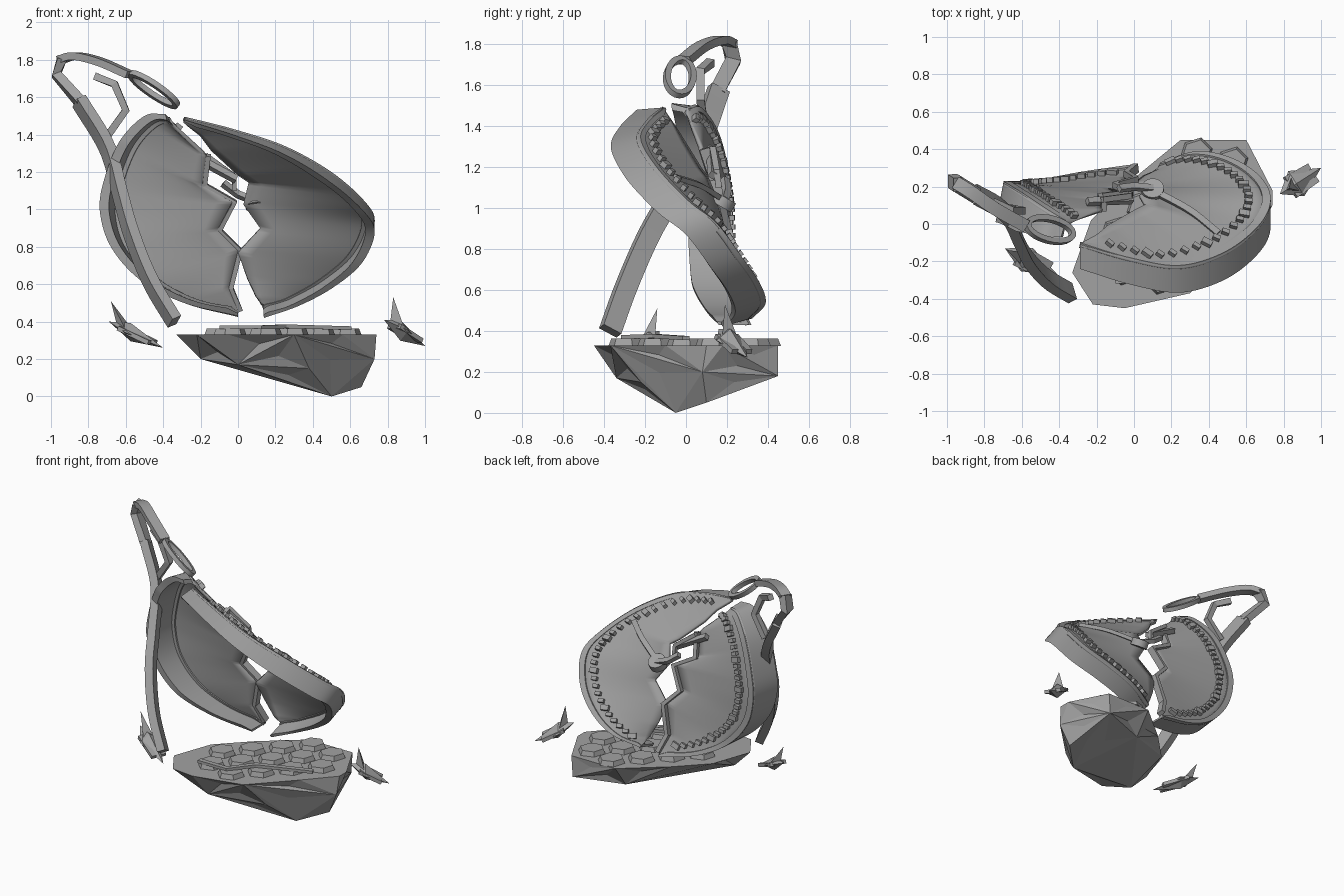
import bpy, bmesh, math, random
from mathutils import Vector as V, Matrix

random.seed(4)
cube = bpy.data.objects.get("Cube")
if cube:
    bpy.data.objects.remove(cube)

stone = bpy.data.materials.new("plain_grey")
stone.use_nodes = True
GREY = (0.36, 0.36, 0.36, 1)
stone.diffuse_color = GREY
stone.node_tree.nodes["Principled BSDF"].inputs["Base Color"].default_value = GREY


def finish(name, bm, smooth=False):
    bmesh.ops.recalc_face_normals(bm, faces=bm.faces)
    mesh = bpy.data.meshes.new(name)
    bm.to_mesh(mesh)
    bm.free()
    obj = bpy.data.objects.new(name, mesh)
    bpy.context.collection.objects.link(obj)
    mesh.materials.append(stone)
    if smooth:
        bpy.ops.object.select_all(action='DESELECT')
        obj.select_set(True)
        bpy.context.view_layer.objects.active = obj
        bpy.ops.object.shade_smooth_by_angle(angle=math.radians(35))
    return obj


def spline(pts, n):
    """Smooth curve through the points, sampled n times."""
    pts = [V(p) for p in pts]
    out = []
    for i in range(n):
        u = i / (n - 1) * (len(pts) - 1)
        k = min(int(u), len(pts) - 2)
        t = u - k
        b, c = pts[k], pts[k + 1]
        a = pts[k - 1] if k else b * 2 - c
        d = pts[k + 2] if k + 2 < len(pts) else c * 2 - b
        out.append((b * 2 + (c - a) * t + (a * 2 - b * 5 + c * 4 - d) * t**2
                    + (b * 3 - a - c * 3 + d) * t**3) / 2)
    return out


def zigzag(pts, n):
    """Straight-edged path through the points, sampled n times."""
    out = []
    for i in range(n):
        u = i / (n - 1) * (len(pts) - 1)
        k = min(int(u), len(pts) - 2)
        out.append(V(pts[k]).lerp(V(pts[k + 1]), u - k))
    return out


def skin(name, sections, closed=False, smooth=True):
    """Join matching cross-sections into a solid strip."""
    bm = bmesh.new()
    rings = [[bm.verts.new(p) for p in s] for s in sections]
    m = len(rings[0])
    pairs = list(zip(rings, rings[1:]))
    if closed:
        pairs.append((rings[-1], rings[0]))
    else:
        bm.faces.new(rings[0])
        bm.faces.new(rings[-1])
    for a, b in pairs:
        for j in range(m):
            bm.faces.new((a[j], a[(j + 1) % m], b[(j + 1) % m], b[j]))
    return finish(name, bm, smooth)


def bar(name, path, width, height, up, closed=False, smooth=True):
    """Sweep a rectangle along a path."""
    path = [V(p) for p in path]
    n, sections = len(path), []
    for i, p in enumerate(path):
        nxt = path[(i + 1) % n] if closed else path[min(i + 1, n - 1)]
        prv = path[i - 1] if closed else path[max(i - 1, 0)]
        tan = (nxt - prv).normalized()
        side = tan.cross(V(up)).normalized()
        top = side.cross(tan)
        sections.append([p + side * a * width / 2 + top * b * height / 2
                         for a, b in ((-1, -1), (1, -1), (1, 1), (-1, 1))])
    return skin(name, sections, closed, smooth)


def hull(name, pts):
    bm = bmesh.new()
    for p in pts:
        bm.verts.new(p)
    bmesh.ops.convex_hull(bm, input=bm.verts)
    return finish(name, bm)


SAMPLES = 71


def dial_half(side, rim_pts, crack_pts, depths):
    """Warped half dial: face sheet, deep rim, inner lip and hour marks."""
    rim, crack = spline(rim_pts, SAMPLES), zigzag(crack_pts, SAMPLES)
    depths = zigzag(depths, SAMPLES)
    bm = bmesh.new()
    steps = 8
    grid = [[bm.verts.new(c.lerp(r, j / steps)) for j in range(steps + 1)]
            for c, r in zip(crack, rim)]
    for a, b in zip(grid, grid[1:]):
        for j in range(steps):
            bm.faces.new((a[j], a[j + 1], b[j + 1], b[j]))
    face = finish(side + "_dial_face", bm, True)
    solid = face.modifiers.new("thickness", 'SOLIDIFY')
    solid.thickness, solid.offset = 0.02, 0

    rim_sec, lip_sec = [], []
    for r, c, depth in zip(rim, crack, depths):
        ahead = -depth.normalized()
        inward = (c - r).normalized() * min(1, (c - r).length / 0.1)
        rim_sec.append([r + ahead * 0.02, r + depth, r + depth + inward * 0.05,
                        r + ahead * 0.02 + inward * 0.045])
        lip_sec.append([r + inward * 0.03 + ahead * 0.01, r + inward * 0.07 + ahead * 0.01,
                        r + inward * 0.07 - ahead * 0.02, r + inward * 0.03 - ahead * 0.02])
    skin(side + "_rim", rim_sec)
    skin(side + "_inner_lip", lip_sec)

    # raised marks around the edge, every fifth one larger
    bm = bmesh.new()
    for k, i in enumerate(range(3, SAMPLES - 3, 2)):
        inward = crack[i] - rim[i]
        if inward.length < 0.18:
            continue
        x = inward.normalized()
        n = (rim[i + 1] - rim[i - 1]).cross(x).normalized()
        if n.dot(V((0, 0.7, 0.7))) < 0:
            n = -n
        y = n.cross(x)
        big = 1.4 if k % 5 == 0 else 1
        frame = Matrix((x * 0.04 * big, y * 0.025 * big, n * 0.03)).transposed().to_4x4()
        frame.translation = rim[i] + x * 0.12 + n * 0.021
        bmesh.ops.create_cube(bm, size=1, matrix=frame)
    finish(side + "_hour_marks", bm)


left_crack = [(-.29, -.11, 1.47), (-.2, -.06, 1.4), (-.14, -.01, 1.32), (0, .07, 1.19), (.06, .1, 1.15),
              (.03, .15, 1.03), (.12, .18, .9), (0, .21, .77), (.05, .25, .63), (.1, .27, .53), (.13, .29, .49)]
right_crack = [(-.36, 0, 1.46), (-.17, .07, 1.29), (-.19, .12, 1.13), (-.03, .14, 1.04),
               (-.11, .18, .89), (0, .21, .78), (-.05, .24, .58), (0, .28, .46)]
dial_half("left",
          [(-.29, -.12, 1.49), (-.02, -.2, 1.42), (.25, -.24, 1.33), (.5, -.16, 1.19),
           (.68, -.01, 1.03), (.73, .13, .92), (.66, .25, .76), (.51, .34, .63),
           (.33, .37, .53), (.14, .31, .46)],
          left_crack, [(0, -.12, -.01), (0, -.13, -.05), (0, -.13, -.05), (0, -.13, -.04)])
dial_half("right",
          [(-.37, 0, 1.49), (-.47, .06, 1.49), (-.59, .14, 1.37), (-.67, .19, 1.18),
           (-.7, .21, 1), (-.65, .21, .8), (-.5, .22, .62), (-.28, .26, .5), (0, .3, .43)],
          right_crack, [(-.02, -.07, .02), (-.04, -.18, 0), (-.04, -.2, 0), (-.02, -.19, 0), (0, -.14, 0)])

# clock hands, hub and the broken wall along the crack
FACING = V((0, .5, .85)).normalized()
bar("long_hand", spline([(.1, .18, 1.04), (.3, .07, 1.11), (.45, -.05, 1.15)], 10), .035, .025, FACING)
bar("short_hand", [(.1, .19, 1.04), (0, .2, 1.08), (-.08, .19, 1.14)], .035, .03, FACING, smooth=False)
bar("broken_hand_tip", [(-.01, .13, 1.16), (-.25, .12, 1.29)], .035, .035, FACING)
bar("crack_wall", [V(p) + V((.01, .02, 0)) for p in right_crack[1:]], .03, .05, (0, 1, 0), smooth=False)
bar("crack_splinter", [(-.17, .13, 1.29), (-.02, .15, 1.18), (-.02, .16, 1.1)], .025, .03, (0, 1, 0), smooth=False)
bm = bmesh.new()
place = Matrix.Translation((.1, .18, 1.03)) @ FACING.to_track_quat('Z', 'Y').to_matrix().to_4x4()
bmesh.ops.create_cone(bm, cap_ends=True, segments=16, radius1=.06, radius2=.06, depth=.05, matrix=place)
finish("hand_hub", bm, True)

# long curved strap with a bent tip and end ring
bar("strap", spline([(-.34, -.37, .4), (-.47, -.29, .62), (-.57, -.18, .87), (-.63, -.06, 1.08),
                     (-.7, .07, 1.33), (-.85, .16, 1.58)], 24), .1, .055, (1, .3, 0))
bar("strap_elbow", [(-.84, .15, 1.57), (-.97, .23, 1.72), (-.94, .21, 1.81)], .075, .05, (1, 0, 0), smooth=False)
bar("strap_tip", spline([(-.95, .22, 1.8), (-.87, .17, 1.82), (-.74, .08, 1.79), (-.58, -.01, 1.72)], 12),
    .07, .04, (0, 0, 1))
centre, long_axis, short_axis = V((-.45, -.03, 1.64)), V((.12, -.02, -.08)), V((-.01, .06, -.025))
ring = [centre + long_axis * math.cos(a) + short_axis * math.sin(a)
        for a in [math.tau * i / 24 for i in range(24)]]
bar("strap_ring", ring, .03, .03, long_axis.cross(short_axis), closed=True)
bar("small_hook", [(-.76, .12, 1.71), (-.66, .07, 1.67), (-.6, .07, 1.53), (-.7, .09, 1.39)],
    .04, .04, (0, 1, 0), smooth=False)

# floating rock, its lower facets slightly hollowed
rock_top = [(-.33, -.26), (-.22, -.43), (-.05, -.45), (.3, -.37), (.56, -.1),
            (.74, .1), (.74, .18), (.6, .45), (.25, .45), (-.03, .22), (-.23, .02)]
bm = bmesh.new()
for p in [(x, y, .33) for x, y in rock_top] + [
        (-.2, -.27, .2), (0, -.34, .17), (.38, -.22, .15), (.73, .08, .2), (.66, .1, .05),
        (.59, .45, .18), (.25, .33, .17), (.5, -.05, 0)]:
    bm.verts.new(p)
bmesh.ops.convex_hull(bm, input=bm.verts)
low = [f for f in bm.faces if f.normal.z < .5 and f.calc_area() > .02]
for v in bmesh.ops.poke(bm, faces=low)['verts']:
    v.co = v.co.lerp(V((.25, 0, .28)), random.uniform(0, .09))
finish("rock_base", bm)

# hexagonal paving in diagonal rows, kept inside the rock's edge
bm = bmesh.new()
count = len(rock_top)
for row in range(-4, 5):
    for col in range(-4, 7):
        along, across = .2 * (col + row % 2 / 2), .17 * row - .14
        x, y = (along - across) * .707, (along + across) * .707
        edge = min((V(rock_top[(i + 1) % count]) - V(rock_top[i])).normalized().cross(
            V((x, y)) - V(rock_top[i])) for i in range(count))
        if edge > .06 and along > -.3:
            place = (Matrix.Translation((x, y, .345)) @ Matrix.Rotation(math.pi / 4, 4, 'Z')
                     @ Matrix.Diagonal((.95, .85, 1, 1)))
            bmesh.ops.create_cone(bm, cap_ends=True, segments=6, radius1=.1, radius2=.085,
                                  depth=.035, matrix=place)
finish("paving_stones", bm)
bar("fallen_rod", [(-.1, -.3, .37), (.12, -.3, .37), (.25, -.15, .375), (.6, 0, .365)],
    .035, .02, (0, 0, 1), smooth=False)


def shard(name, start, end, spike, girth):
    """Jagged chip with a tall thorn and small side splinters."""
    a, b, s = V(start), V(end), V(spike)
    mid = a.lerp(b, .4)
    across = (b - a).cross(V((0, 0, 1))).normalized() * girth
    lift = V((0, 0, girth * .7))
    hull(name + "_body", [a, b, mid + across, mid - across, mid + lift, mid - lift])
    hull(name + "_thorn", [s, mid + across * .6, mid - across * .6, mid - lift, a.lerp(b, .15)])
    for k in (-1, 1):
        bar(name + "_splinter", [a.lerp(b, .25) + across * k * .6, b + (a - b) * .2 + across * k * .5],
            .035, .025, (0, 0, 1))


shard("right_shard", (-.69, -.13, .4), (-.4, -.28, .26), (-.68, -.14, .51), .07)
shard("left_shard", (.78, .16, .41), (1, .3, .27), (.83, .19, .53), .08)
